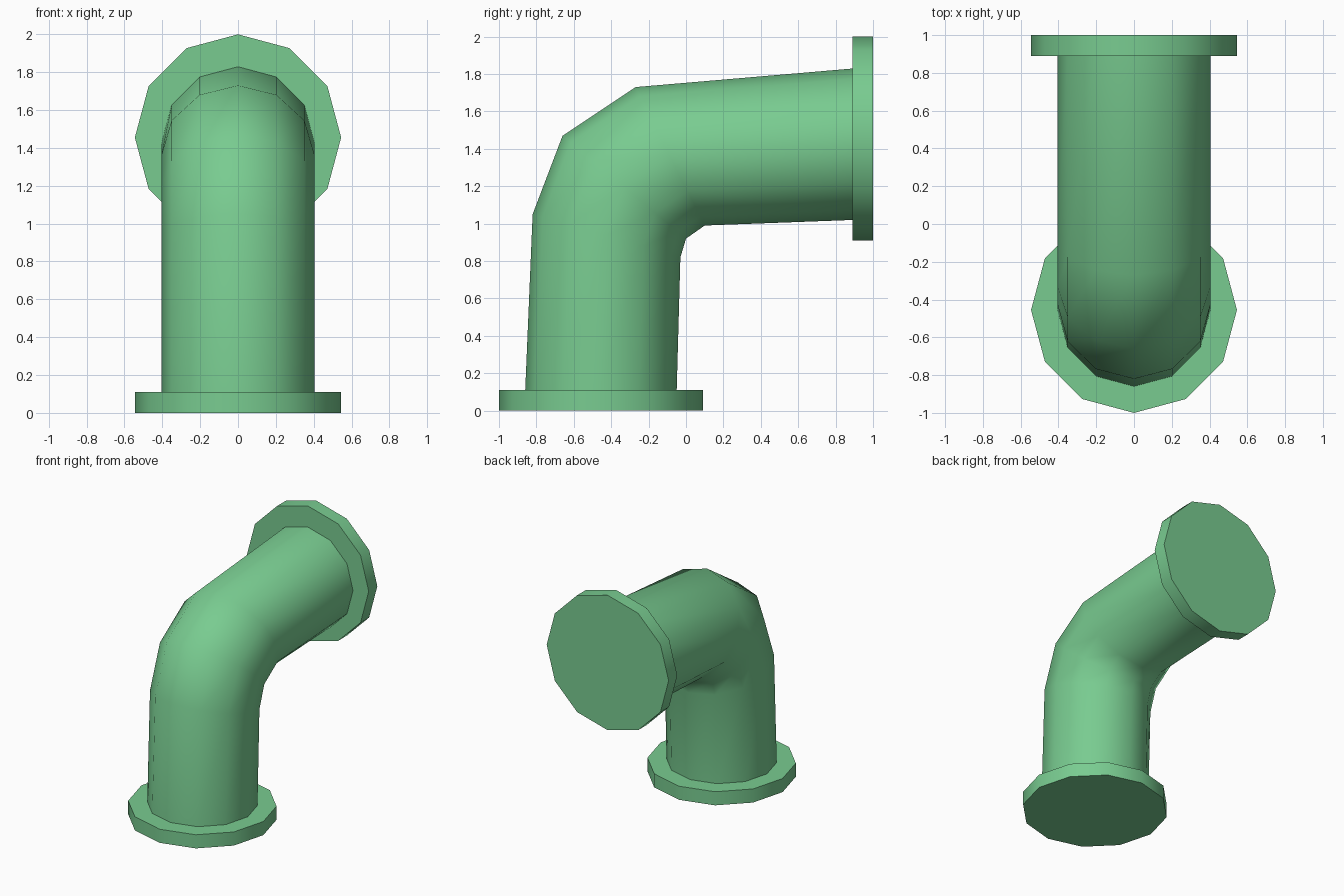
import bpy, bmesh, math
from mathutils import Vector

cube = bpy.data.objects.get("Cube")
if cube:
    bpy.data.objects.remove(cube, do_unlink=True)

SIDES = 12
COLOUR = (0.19, 0.60, 0.28, 1)

green = bpy.data.materials.new("pipe green")
green.use_nodes = True
green.diffuse_color = COLOUR
green.node_tree.nodes["Principled BSDF"].inputs["Base Color"].default_value = COLOUR


def swept_tube(name, radius, sections):
    """Loft rings between (outer, inner) points given in the y-z plane."""
    bm = bmesh.new()
    rings = []
    for outer, inner in sections:
        top, low = Vector((0, *outer)), Vector((0, *inner))
        centre, half = (top + low) / 2, (top - low) / 2
        ring = []
        for i in range(SIDES):
            a = math.tau * i / SIDES
            across = Vector((radius * math.sin(a), 0, 0))
            ring.append(bm.verts.new(centre + half * math.cos(a) + across))
        rings.append(ring)
    for r, s in zip(rings, rings[1:]):
        for i in range(SIDES):
            j = (i + 1) % SIDES
            bm.faces.new((r[i], r[j], s[j], s[i]))
    bm.faces.new(rings[0])
    bm.faces.new(rings[-1])
    bmesh.ops.recalc_face_normals(bm, faces=bm.faces)
    mesh = bpy.data.meshes.new(name)
    bm.to_mesh(mesh)
    bm.free()
    mesh.materials.append(green)
    obj = bpy.data.objects.new(name, mesh)
    bpy.context.collection.objects.link(obj)
    bpy.ops.object.select_all(action="DESELECT")
    obj.select_set(True)
    bpy.context.view_layer.objects.active = obj
    bpy.ops.object.shade_smooth_by_angle(angle=math.radians(50))
    return obj


# Bent pipe: outer and inner edge of the elbow at each ring
swept_tube("elbow_pipe", 0.405, [
    ((-0.86, 0.10), (-0.05, 0.10)),
    ((-0.82, 1.05), (-0.03, 0.82)),
    ((-0.66, 1.47), (0.00, 0.92)),
    ((-0.27, 1.73), (0.10, 0.99)),
    ((0.90, 1.83), (0.90, 1.02)),
])

# Flange discs at both ends
R = 0.545
swept_tube("bottom_flange", R, [((-1, z), (2 * R - 1, z)) for z in (0, 0.11)])
swept_tube("back_flange", R, [((y, 2), (y, 2 - 2 * R)) for y in (0.89, 1)])
